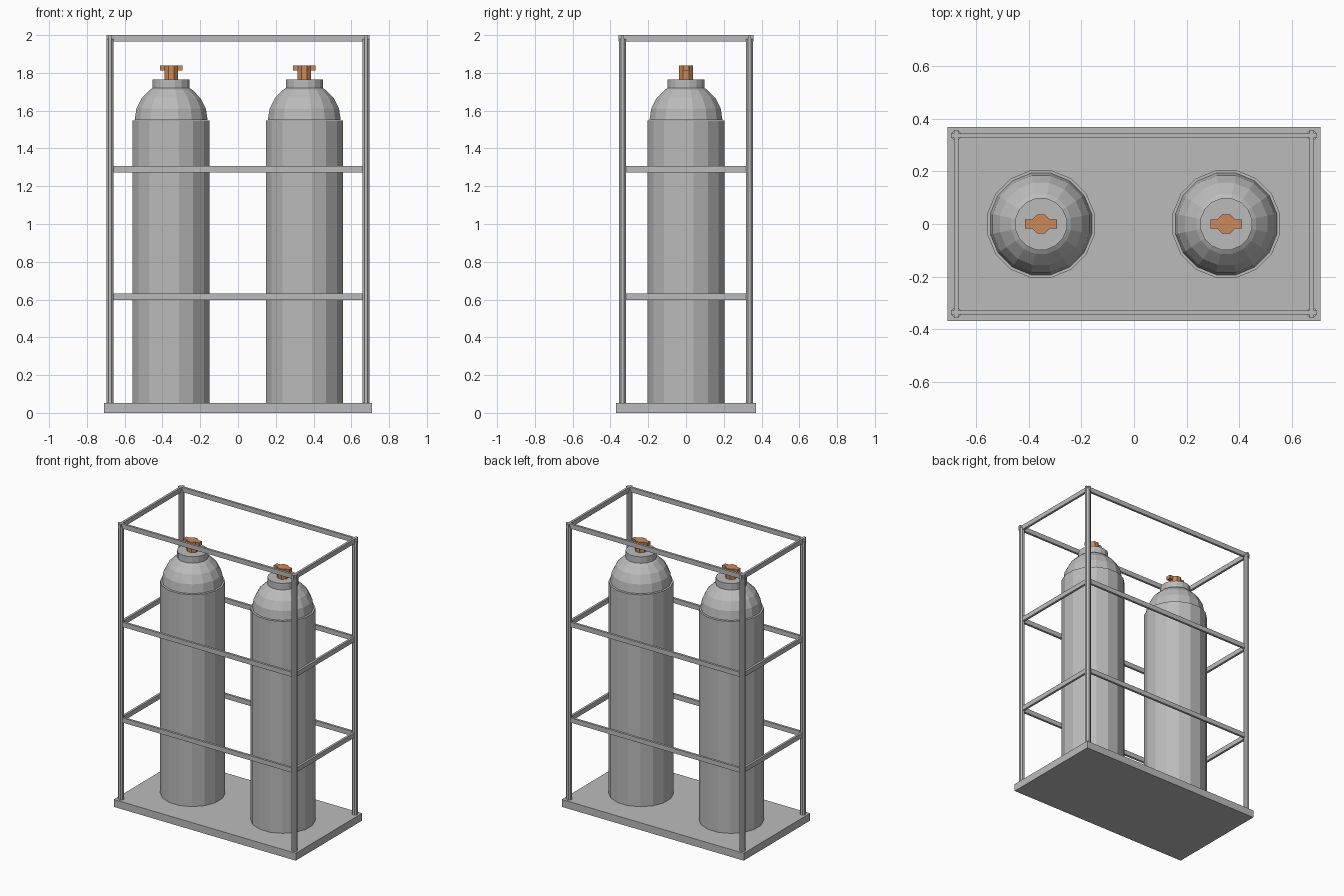
import bpy, bmesh
from math import pi, sin, cos, radians

cube = bpy.data.objects.get("Cube")
if cube:
    bpy.data.objects.remove(cube, do_unlink=True)


def material(name, rgb):
    m = bpy.data.materials.new(name)
    m.use_nodes = True
    m.diffuse_color = (*rgb, 1)
    m.node_tree.nodes["Principled BSDF"].inputs["Base Color"].default_value = (*rgb, 1)
    return m


steel = material("grey steel", (0.5, 0.5, 0.5))
copper = material("copper", (0.6, 0.25, 0.1))


def finish(name, bm, mat):
    bmesh.ops.recalc_face_normals(bm, faces=bm.faces)
    mesh = bpy.data.meshes.new(name)
    bm.to_mesh(mesh)
    bm.free()
    mesh.materials.append(mat)
    obj = bpy.data.objects.new(name, mesh)
    bpy.context.collection.objects.link(obj)
    return obj


def box(name, centre, size, mat):
    bm = bmesh.new()
    bmesh.ops.create_cube(bm, size=1)
    for v in bm.verts:
        v.co = [c + s * p for c, s, p in zip(centre, size, v.co)]
    return finish(name, bm, mat)


def turned(name, x, y, profile, sides, mat):
    """Stack rings of (radius, z) into a closed, faceted solid."""
    bm = bmesh.new()
    rings = []
    for r, z in profile:
        angles = [2 * pi * (i + 0.5) / sides for i in range(sides)]
        rings.append([bm.verts.new((x + r * cos(a), y + r * sin(a), z)) for a in angles])
    for low, high in zip(rings, rings[1:]):
        for i in range(sides):
            j = (i + 1) % sides
            bm.faces.new((low[i], low[j], high[j], high[i]))
    bm.faces.new(rings[0])
    bm.faces.new(rings[-1])
    return finish(name, bm, mat)


# Base plate
box("base_plate", (0, 0, 0.026), (1.42, 0.74, 0.052), steel)

# Corner posts
PX, PY = 0.677, 0.337
for sx, side in ((-1, "right"), (1, "left")):
    for sy, end in ((-1, "front"), (1, "back")):
        turned(f"post_{end}_{side}", sx * PX, sy * PY, [(0.02, 0.05), (0.02, 1.98)], 8, steel)

# Rails around the frame; the top ones run over the posts
for level, z, over in (("lower", 0.615, 0), ("middle", 1.29, 0), ("top", 1.983, 0.02)):
    for s, end, side in ((-1, "front", "right"), (1, "back", "left")):
        box(f"{level}_rail_{end}", (0, s * PY, z), (2 * (PX + over), 0.016, 0.033), steel)
        box(f"{level}_rail_{side}", (s * PX, 0, z), (0.016, 2 * (PY + over), 0.033), steel)

# Gas bottles: body, domed shoulder, neck and valve
dome = [(0.197 * cos(radians(a)), 1.55 + 0.197 * sin(radians(a))) for a in (0, 18, 36, 54, 62)]
for x, side in ((-0.354, "right"), (0.351, "left")):
    turned(f"bottle_body_{side}", x, 0, [(0.208, 0.05), (0.208, 1.547)], 16, steel)
    turned(f"bottle_shoulder_{side}", x, 0, dome, 16, steel)
    turned(f"bottle_neck_{side}", x, 0, [(0.1, 1.7), (0.1, 1.765)], 16, steel)
    turned(f"valve_stem_{side}", x, 0, [(0.039, 1.76), (0.039, 1.838)], 8, copper)
    box(f"valve_handle_{side}", (x, 0, 1.825), (0.12, 0.034, 0.026), copper)
